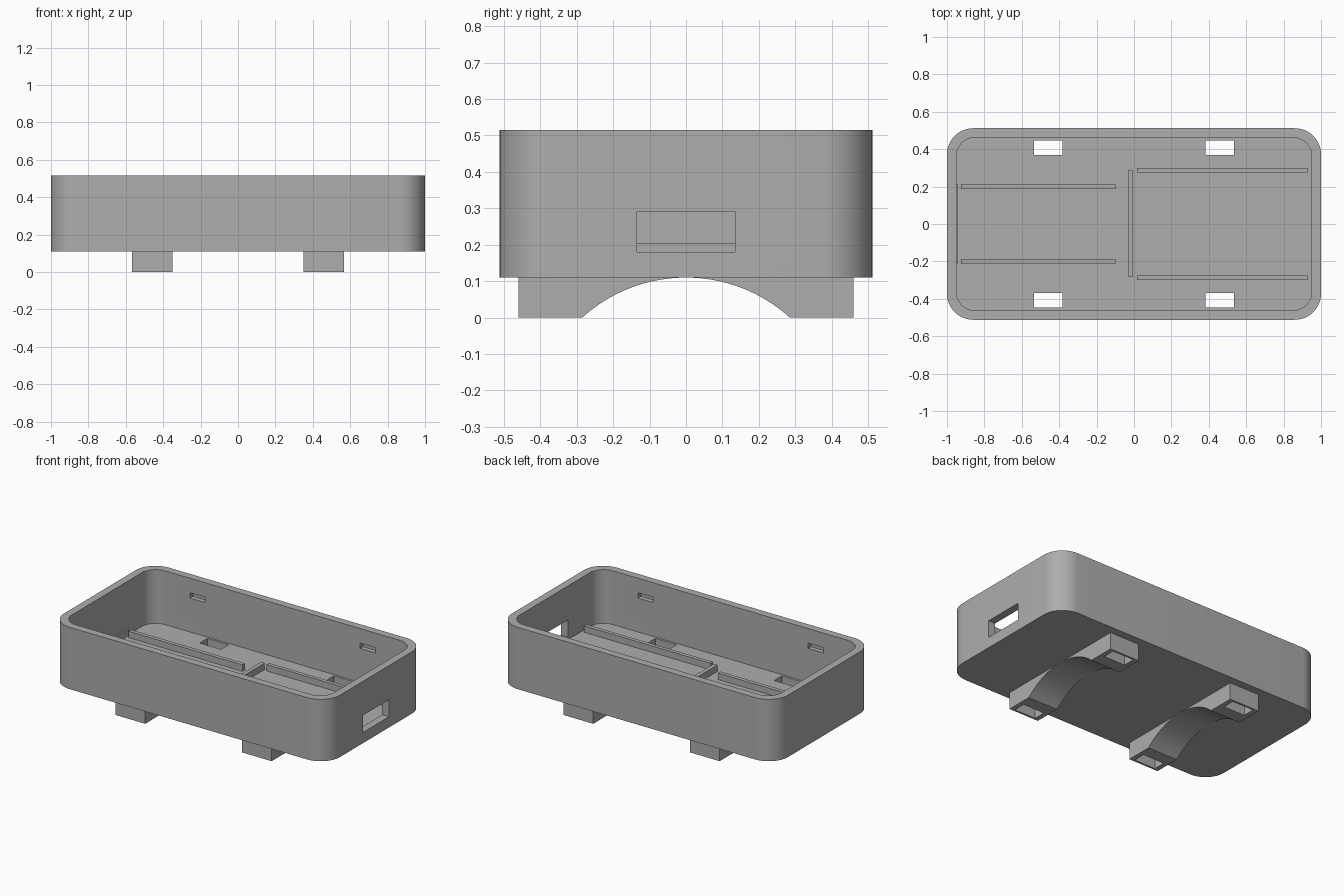
import bpy, bmesh, math
from mathutils import Vector

if "Cube" in bpy.data.objects:
    bpy.data.objects.remove(bpy.data.objects["Cube"])

grey = bpy.data.materials.new("plain grey")
grey.use_nodes = True
grey.diffuse_color = (0.42, 0.42, 0.42, 1)
grey.node_tree.nodes["Principled BSDF"].inputs["Base Color"].default_value = grey.diffuse_color

BASE, FLOOR, RIM, RIDGE = 0.11, 0.163, 0.515, 0.205


def make_object(name, bm):
    bmesh.ops.recalc_face_normals(bm, faces=bm.faces)
    mesh = bpy.data.meshes.new(name)
    bm.to_mesh(mesh)
    bm.free()
    mesh.materials.append(grey)
    obj = bpy.data.objects.new(name, mesh)
    bpy.context.collection.objects.link(obj)
    return obj


def box(name, xs, ys, zs):
    bm = bmesh.new()
    bmesh.ops.create_cube(bm, size=1)
    for v in bm.verts:
        v.co = Vector([(r[0] + r[1]) / 2 + c * (r[1] - r[0]) for c, r in zip(v.co, (xs, ys, zs))])
    return make_object(name, bm)


def activate(obj):
    bpy.ops.object.select_all(action='DESELECT')
    obj.select_set(True)
    bpy.context.view_layer.objects.active = obj


def cut(obj, *ranges):
    cutter = box("cutter", *ranges)
    cutter.hide_render = True
    mod = obj.modifiers.new("cut", 'BOOLEAN')
    mod.operation, mod.solver, mod.object = 'DIFFERENCE', 'EXACT', cutter
    activate(obj)
    bpy.ops.object.modifier_apply(modifier=mod.name)
    bpy.data.objects.remove(cutter)


def smooth(obj):
    activate(obj)
    bpy.ops.object.shade_smooth_by_angle(angle=math.radians(30))


def rounded_loop(bm, hx, hy, radius, z, steps=12):
    loop = []
    for corner, (sx, sy) in enumerate(((1, 1), (-1, 1), (-1, -1), (1, -1))):
        for i in range(steps + 1):
            a = math.pi / 2 * (corner + i / steps)
            loop.append(bm.verts.new((sx * (hx - radius) + radius * math.cos(a),
                                      sy * (hy - radius) + radius * math.sin(a), z)))
    return loop


# Open tray with rounded corners
bm = bmesh.new()
loops = [rounded_loop(bm, 1, 0.512, 0.14, BASE), rounded_loop(bm, 1, 0.512, 0.14, RIM),
         rounded_loop(bm, 0.95, 0.462, 0.1, RIM), rounded_loop(bm, 0.95, 0.462, 0.1, FLOOR)]
for lower, upper in zip(loops, loops[1:]):
    for i in range(len(lower)):
        j = (i + 1) % len(lower)
        bm.faces.new((lower[i], lower[j], upper[j], upper[i]))
bm.faces.new(loops[0])
bm.faces.new(loops[-1])
tray = make_object("tray", bm)

# Port window in the left end, and lid catch recesses in the long walls
cut(tray, (0.9, 1.1), (-0.135, 0.135), (0.18, 0.292))
for sx in (-1, 1):
    for sy in (-1, 1):
        x = sx * 0.617
        cut(tray, (x - 0.055, x + 0.055), sorted((sy * 0.44, sy * 0.492)), (0.385, 0.42))


# Curved saddles under the tray, with strap slots through saddle and floor
def saddle(name, cx):
    half, span, width = 0.46, 0.285, 0.108
    radius = (span ** 2 + BASE ** 2) / (2 * BASE)
    sweep = math.asin(span / radius)
    profile = [(-half, BASE + 0.005), (-half, 0)]
    for i in range(33):
        a = sweep * (i / 16 - 1)
        profile.append((radius * math.sin(a), BASE - radius + radius * math.cos(a)))
    profile += [(half, 0), (half, BASE + 0.005)]
    bm = bmesh.new()
    face = bm.faces.new([bm.verts.new((cx - width, y, z)) for y, z in profile])
    new = bmesh.ops.extrude_face_region(bm, geom=[face])["geom"]
    bmesh.ops.translate(bm, vec=(2 * width, 0, 0),
                        verts=[g for g in new if isinstance(g, bmesh.types.BMVert)])
    return make_object(name, bm)


for side, sx in (("left", 1), ("right", -1)):
    cx = sx * 0.458
    part = saddle(side + "_saddle", cx)
    for sy in (-1, 1):
        slot = ((cx - 0.077, cx + 0.077), sorted((sy * 0.368, sy * 0.447)), (-0.1, 0.3))
        cut(part, *slot)
        cut(tray, *slot)
    smooth(part)
smooth(tray)

# Low locating ridges on the tray floor
ridge_z = (FLOOR - 0.01, RIDGE)
for side, sy in (("back", 1), ("front", -1)):
    box(side + "_narrow_ridge", (-0.925, -0.1), sorted((sy * 0.188, sy * 0.214)), ridge_z)
    box(side + "_wide_ridge", (0.015, 0.93), sorted((sy * 0.275, sy * 0.3)), ridge_z)
box("middle_ridge", (-0.032, -0.006), (-0.28, 0.285), ridge_z)
box("end_ridge", (-0.96, -0.94), (-0.21, 0.214), ridge_z)
